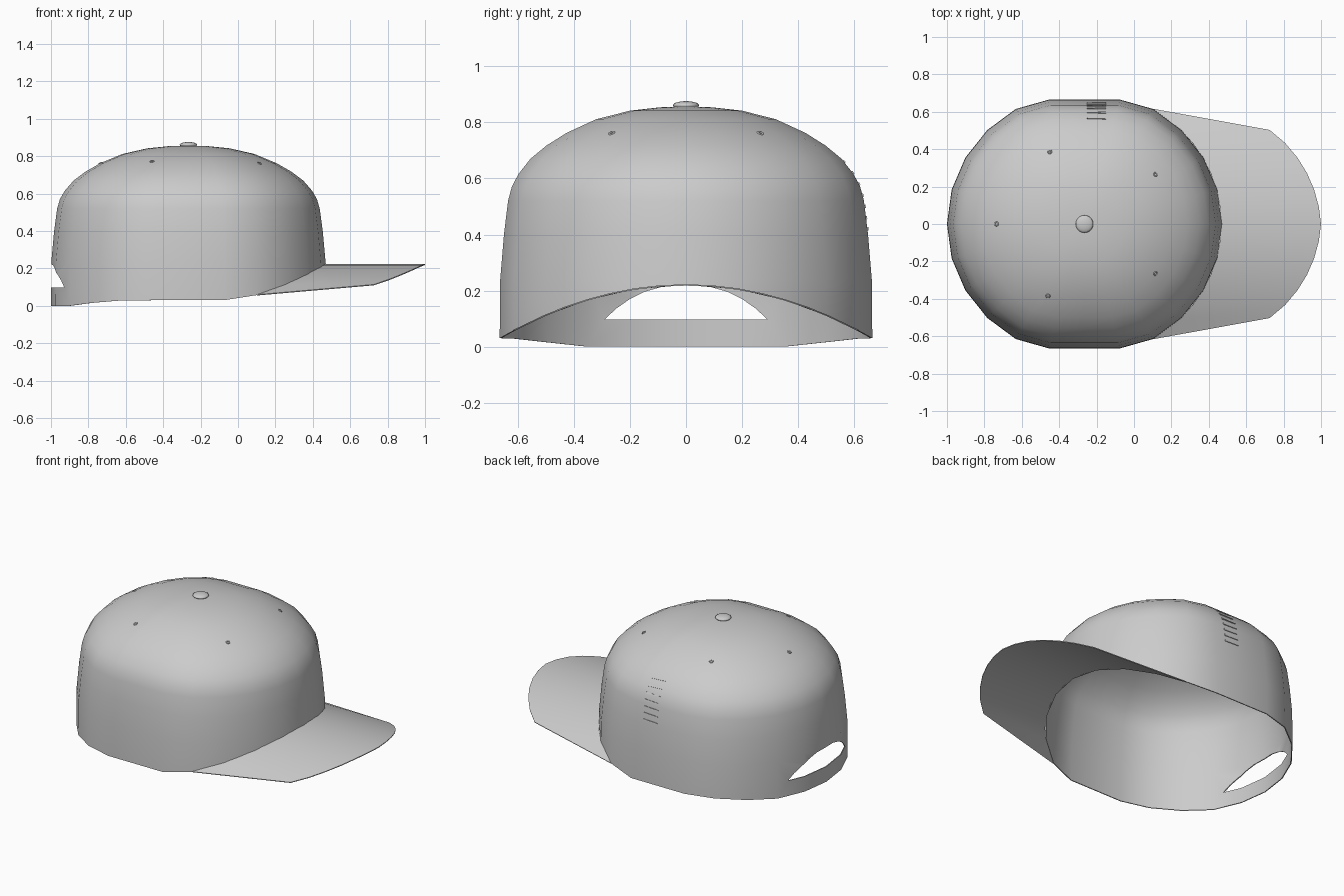
import bpy, bmesh
from math import sin, cos, pi, radians
from mathutils import Vector

if "Cube" in bpy.data.objects:
    bpy.data.objects.remove(bpy.data.objects["Cube"])

CENTRE_X, RADIUS_X, RADIUS_Y, SIDE_Y = -0.265, 0.735, 0.71, 0.665
SIDES = 24

cloth = bpy.data.materials.new("grey cloth")
cloth.use_nodes = True
grey = (0.6, 0.6, 0.6, 1)
cloth.diffuse_color = grey
cloth.node_tree.nodes["Principled BSDF"].inputs["Base Color"].default_value = grey


def finish(name, bm, smooth=True):
    bmesh.ops.recalc_face_normals(bm, faces=bm.faces)
    mesh = bpy.data.meshes.new(name)
    bm.to_mesh(mesh)
    bm.free()
    ob = bpy.data.objects.new(name, mesh)
    bpy.context.collection.objects.link(ob)
    mesh.materials.append(cloth)
    if smooth:
        for p in mesh.polygons:
            p.use_smooth = True
    return ob


def select(ob):
    bpy.ops.object.select_all(action='DESELECT')
    ob.select_set(True)
    bpy.context.view_layer.objects.active = ob


def apply_modifier(ob, kind, **settings):
    mod = ob.modifiers.new(kind.title(), kind)
    for key, value in settings.items():
        setattr(mod, key, value)
    select(ob)
    bpy.ops.object.modifier_apply(modifier=mod.name)


# Rounded plan shape with flattened sides
def ring(a, s=1.0):
    y = max(-SIDE_Y, min(SIDE_Y, RADIUS_Y * sin(a)))
    return CENTRE_X + RADIUS_X * cos(a) * s, y * s


# Arch shared by the front of the crown and the brim
def arch(y):
    return 0.03 + 0.19 * (1 - (y / SIDE_Y) ** 2)


def rim_height(a):
    y = ring(a)[1]
    if cos(a) > 0:
        return arch(y)
    return 0.03 * max(0, min(1, (abs(y) - 0.36) / 0.27))


# Crown
profile = [(1.0, None), (0.997, 0.24), (0.977, 0.4), (0.955, 0.52),
           (0.935, 0.57), (0.9, 0.615), (0.835, 0.67), (0.75, 0.717),
           (0.64, 0.763), (0.48, 0.812), (0.3, 0.842), (0.14, 0.854)]
bm = bmesh.new()
rows = []
for s, z in profile:
    row = []
    for k in range(SIDES):
        a = 2 * pi * k / SIDES
        row.append(bm.verts.new((*ring(a, s), rim_height(a) if z is None else z)))
    rows.append(row)
for low, high in zip(rows, rows[1:]):
    for k in range(SIDES):
        n = (k + 1) % SIDES
        bm.faces.new((low[k], low[n], high[n], high[k]))
top = bm.verts.new((CENTRE_X, 0, 0.857))
for k in range(SIDES):
    bm.faces.new((rows[-1][k], rows[-1][(k + 1) % SIDES], top))
crown = finish("crown", bm)
apply_modifier(crown, 'SOLIDIFY', thickness=0.006, offset=-1)

# Arched opening above the back strap
half = [(0.29, 0.097), (0.25, 0.135), (0.2, 0.17), (0.15, 0.195), (0.08, 0.215), (0, 0.222)]
outline = half + [(-y, z) for y, z in reversed(half[:-1])]
bm = bmesh.new()
face = bm.faces.new([bm.verts.new((-1.2, y, z)) for y, z in outline])
out = bmesh.ops.extrude_face_region(bm, geom=[face])
bmesh.ops.translate(bm, vec=(0.5, 0, 0),
                    verts=[v for v in out["geom"] if isinstance(v, bmesh.types.BMVert)])
cutter = finish("opening_cutter", bm, False)
cutter.hide_render = True
apply_modifier(crown, 'BOOLEAN', object=cutter, operation='DIFFERENCE', solver='EXACT')
bpy.data.objects.remove(cutter)
select(crown)
bpy.ops.object.shade_smooth_by_angle(angle=radians(40))

# Brim, curved across its width
edge = [1.0, 0.988, 0.963, 0.925, 0.873, 0.808, 0.725]
bm = bmesh.new()
columns = []
for k in range(-6, 7):
    x, y = ring(radians(7.5 * k))
    columns.append([bm.verts.new((px, y, arch(y))) for px in (x - 0.004, edge[abs(k)])])
for a, b in zip(columns, columns[1:]):
    bm.faces.new((a[0], a[1], b[1], b[0]))
for side, column in ((-1, columns[0]), (1, columns[-1])):
    x, y = ring(side * pi / 3)
    bm.faces.new((column[0], column[1], bm.verts.new((x, y, arch(y)))))
brim = finish("brim", bm)
apply_modifier(brim, 'SOLIDIFY', thickness=0.005, offset=0)
select(brim)
bpy.ops.object.shade_smooth_by_angle(angle=radians(40))

# Top button
bm = bmesh.new()
bmesh.ops.create_uvsphere(bm, u_segments=20, v_segments=10, radius=1)
for v in bm.verts:
    v.co = (CENTRE_X + v.co.x * 0.047, v.co.y * 0.047, 0.861 + v.co.z * 0.015)
finish("top_button", bm)


def place_on_crown(ob, start, direction):
    hit, point, normal, _ = crown.ray_cast(Vector(start), Vector(direction))
    ob.location = point
    ob.rotation_euler = normal.to_track_quat('Z', 'Y').to_euler()


# Eyelets
for i, (x, y) in enumerate([(-0.45, 0.385), (0.115, 0.265), (0.115, -0.265),
                            (-0.46, -0.385), (-0.735, 0)]):
    bpy.ops.mesh.primitive_torus_add(major_radius=0.009, minor_radius=0.004,
                                     major_segments=12, minor_segments=6)
    eyelet = bpy.context.object
    eyelet.name = f"eyelet_{i + 1}"
    eyelet.data.materials.append(cloth)
    bpy.ops.object.shade_smooth()
    place_on_crown(eyelet, (x, y, 2), (0, 0, -1))

# Row of raised stitches on the +y side
for i in range(7):
    bm = bmesh.new()
    bmesh.ops.create_cube(bm, size=1)
    for v in bm.verts:
        taper = 1 if v.co.x < 0 else 0.2
        v.co = (v.co.x * 0.1, v.co.y * 0.012 * taper, v.co.z * 0.008)
    stitch = finish(f"stitch_{i + 1}", bm, False)
    place_on_crown(stitch, (-0.2, 2, 0.42 + 0.04 * i), (0, -1, 0))
